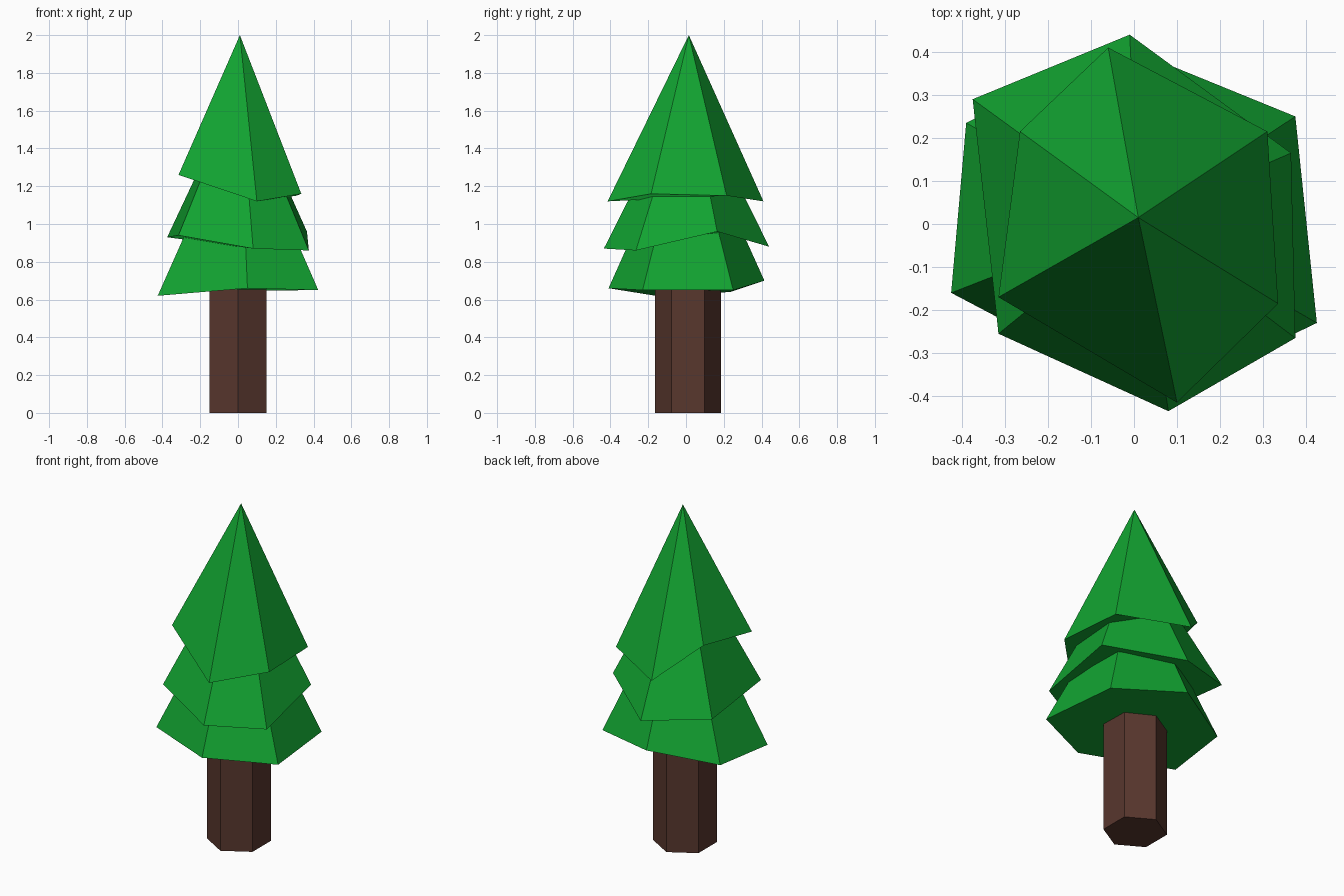
import bpy, bmesh, math

if "Cube" in bpy.data.objects:
    bpy.data.objects.remove(bpy.data.objects["Cube"])


def material(name, rgb):
    m = bpy.data.materials.new(name)
    m.diffuse_color = (*rgb, 1)
    m.use_nodes = True
    m.node_tree.nodes["Principled BSDF"].inputs["Base Color"].default_value = m.diffuse_color
    return m


green = material("leaf green", (0.006, 0.37, 0.031))
brown = material("bark brown", (0.098, 0.038, 0.027))


def solid(name, mat, build):
    bm = bmesh.new()
    build(bm)
    bmesh.ops.recalc_face_normals(bm, faces=bm.faces[:])
    mesh = bpy.data.meshes.new(name)
    bm.to_mesh(mesh)
    bm.free()
    mesh.materials.append(mat)
    obj = bpy.data.objects.new(name, mesh)
    bpy.context.collection.objects.link(obj)


def tier(name, apex, rim):
    """Six-sided cone with an uneven rim and a closed underside."""
    def build(bm):
        tip = bm.verts.new(apex)
        ring = [bm.verts.new(p) for p in rim]
        for i, v in enumerate(ring):
            bm.faces.new((tip, v, ring[(i + 1) % len(ring)]))
        bm.faces.new(ring[::-1])
    solid(name, green, build)


def trunk(bm):
    rings = [[bm.verts.new((0.173 * math.sin(i * math.pi / 3),
                            0.01 - 0.175 * math.cos(i * math.pi / 3), z))
              for i in range(6)] for z in (0, 0.75)]
    for i in range(6):
        j = (i + 1) % 6
        bm.faces.new((rings[0][i], rings[0][j], rings[1][j], rings[1][i]))
    bm.faces.new(rings[0][::-1])
    bm.faces.new(rings[1])


# Hexagonal trunk
solid("trunk", brown, trunk)

# Three overlapping foliage tiers, bottom to top
tier("lower_foliage", (0.01, 0.01, 1.6), [
    (0.05, -0.41, 0.66), (0.425, -0.23, 0.65), (0.375, 0.25, 0.65),
    (-0.03, 0.415, 0.70), (-0.39, 0.235, 0.64), (-0.425, -0.16, 0.62)])
tier("middle_foliage", (0.01, 0.01, 1.75), [
    (0.08, -0.435, 0.87), (0.375, -0.265, 0.86), (0.365, 0.165, 0.96),
    (-0.01, 0.44, 0.88), (-0.375, 0.29, 0.93), (-0.315, -0.255, 0.94)])
tier("upper_foliage", (0.01, 0.015, 2.0), [
    (0.10, -0.415, 1.12), (0.335, -0.185, 1.16), (0.31, 0.215, 1.15),
    (-0.06, 0.41, 1.12), (-0.265, 0.215, 1.31), (-0.315, -0.17, 1.26)])
